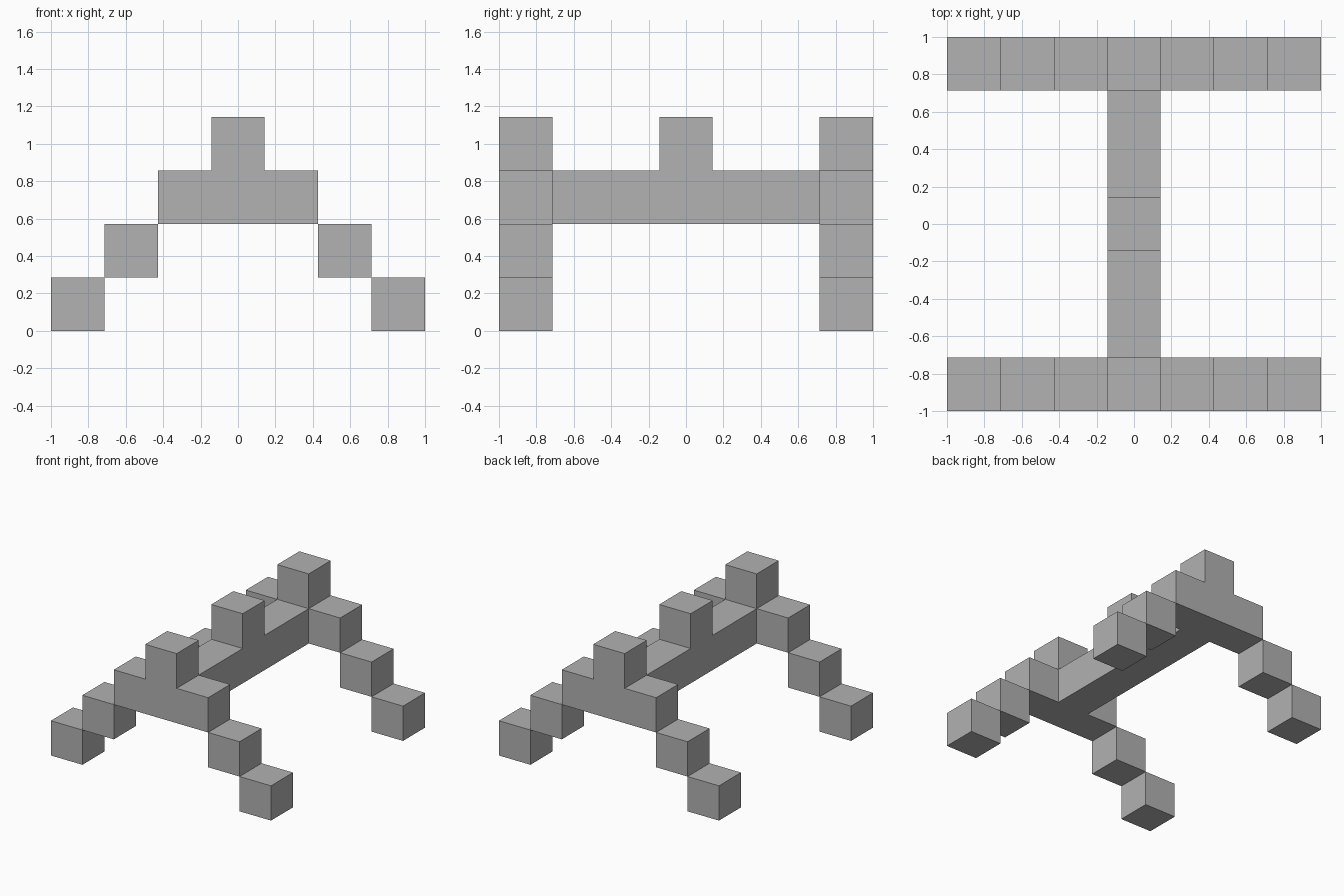
import bpy
import bmesh
from mathutils import Vector

cube = bpy.data.objects.get("Cube")
if cube:
    bpy.data.objects.remove(cube, do_unlink=True)

U = 2 / 7  # edge of one block

# Single plain grey
grey = bpy.data.materials.new("plain grey")
grey.use_nodes = True
grey.diffuse_color = (0.445, 0.445, 0.445, 1)
grey.node_tree.nodes["Principled BSDF"].inputs["Base Color"].default_value = grey.diffuse_color


def extrude_profile(name, points, place, depth):
    """Extrude a closed profile, given in blocks, along a vector in blocks."""
    bm = bmesh.new()
    face = bm.faces.new([bm.verts.new(Vector(place(a, b)) * U) for a, b in points])
    new = bmesh.ops.extrude_face_region(bm, geom=[face])["geom"]
    verts = [v for v in new if isinstance(v, bmesh.types.BMVert)]
    bmesh.ops.translate(bm, verts=verts, vec=Vector(depth) * U)
    bmesh.ops.recalc_face_normals(bm, faces=bm.faces)
    mesh = bpy.data.meshes.new(name)
    bm.to_mesh(mesh)
    bm.free()
    mesh.materials.append(grey)
    obj = bpy.data.objects.new(name, mesh)
    bpy.context.collection.objects.link(obj)
    return obj


def humped_bar(half):
    """Bar outline with one block raised in the middle."""
    right = [(half, 2), (half, 3), (0.5, 3), (0.5, 4)]
    return right + [(-a, b) for a, b in reversed(right)]


# Spine running front to back
extrude_profile("spine", humped_bar(2.5), lambda a, b: (-0.5, a, b), (1, 0, 0))

for end, y in (("front", -3.5), ("back", 2.5)):
    # Crossbar with its raised block
    extrude_profile(end + "_crossbar", humped_bar(1.5), lambda a, b: (a, y, b), (0, 1, 0))
    # Stepped legs going down and outwards
    for side, sign in (("left", 1), ("right", -1)):
        for part, x, z in (("upper_leg", 2, 1), ("foot", 3, 0)):
            square = [(sign * x + a, z + b) for a, b in
                      ((-0.5, 0), (0.5, 0), (0.5, 1), (-0.5, 1))]
            extrude_profile(f"{end}_{side}_{part}", square, lambda a, b: (a, y, b), (0, 1, 0))
